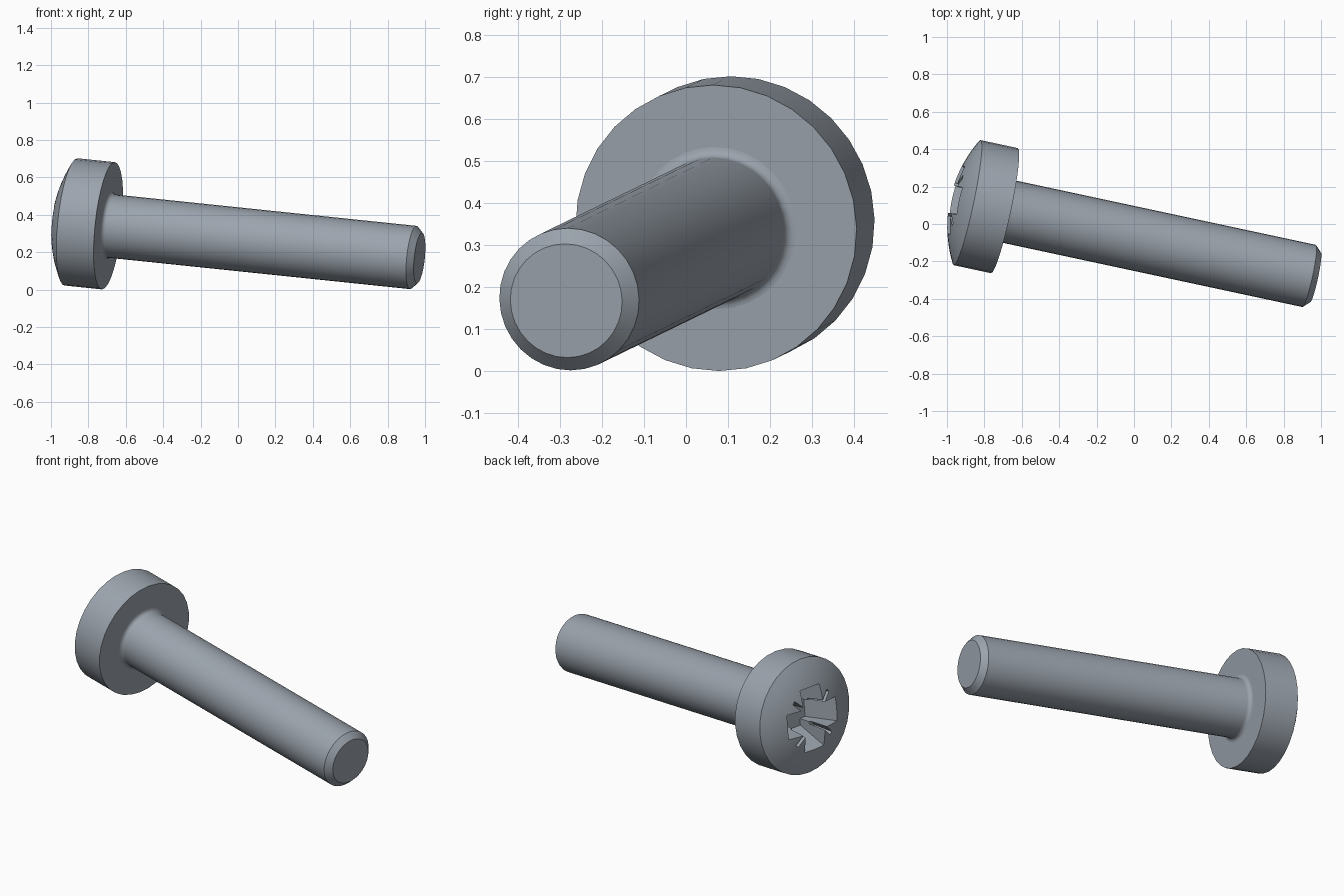
import bpy, bmesh, math
from mathutils import Matrix, Vector

cube = bpy.data.objects.get("Cube")
if cube:
    bpy.data.objects.remove(cube, do_unlink=True)

# Material
steel = bpy.data.materials.new("grey_steel")
steel.use_nodes = True
colour = (0.33, 0.37, 0.42, 1)
steel.diffuse_color = colour
steel.node_tree.nodes["Principled BSDF"].inputs["Base Color"].default_value = colour

# Screw frame: local z runs out through the head, origin under the head
out = Vector((-0.973, 0.2085, 0.1012)).normalized()
side = Vector((0, 0, 1)).cross(out).normalized()
up = out.cross(side)
frame = Matrix((side, up, out)).transposed().to_4x4()
frame.translation = Vector((-0.693, 0.0715, 0.341))

R, WALL, SAG = 0.342, 0.205, 0.09
SHANK, LENGTH, CHAMFER = 0.17, 1.71, 0.034
SIDES = 32


def add_object(name, bm):
    bmesh.ops.recalc_face_normals(bm, faces=bm.faces)
    mesh = bpy.data.meshes.new(name)
    bm.to_mesh(mesh)
    bm.free()
    mesh.materials.append(steel)
    obj = bpy.data.objects.new(name, mesh)
    bpy.context.collection.objects.link(obj)
    obj.matrix_world = frame
    return obj


def lathe(name, profile):
    """Spin a (radius, height) profile about local z."""
    bm = bmesh.new()
    verts = [bm.verts.new((r, 0, z)) for r, z in profile]
    edges = [bm.edges.new(pair) for pair in zip(verts, verts[1:])]
    bmesh.ops.spin(bm, geom=verts + edges, cent=(0, 0, 0), axis=(0, 0, 1),
                   angle=math.tau, steps=SIDES, use_merge=False)
    bmesh.ops.remove_doubles(bm, verts=bm.verts, dist=1e-4)
    return add_object(name, bm)


def tapered_cutter(name, top, bottom, z_top, z_bottom, shift=0, turn=0):
    """Box with different top and bottom half sizes."""
    bm = bmesh.new()
    bmesh.ops.create_cube(bm, size=2)
    for v in bm.verts:
        half, z = (top, z_top) if v.co.z > 0 else (bottom, z_bottom)
        v.co = (v.co.x * half[0] + shift, v.co.y * half[1], z)
    bmesh.ops.rotate(bm, verts=bm.verts, matrix=Matrix.Rotation(turn, 3, 'Z'))
    obj = add_object(name, bm)
    obj.hide_render = True
    return obj


def smooth(obj):
    bpy.ops.object.select_all(action='DESELECT')
    obj.select_set(True)
    bpy.context.view_layer.objects.active = obj
    bpy.ops.object.shade_smooth_by_angle(angle=math.radians(30))


# Domed pan head
dome_r = (R * R + SAG * SAG) / (2 * SAG)
half_angle = math.asin(R / dome_r)
crown = WALL + SAG
profile = [(0, 0), (R, 0)]
for i in range(11):
    a = half_angle * (1 - i / 10)
    profile.append((dome_r * math.sin(a), crown - dome_r * (1 - math.cos(a))))
head = lathe("screw_head", profile)

# Cross recess with four thin diagonal notches
cutters = []
for k in range(2):
    cutters.append(tapered_cutter("recess_wing", (0.21, 0.077), (0.10, 0.06),
                                  crown + 0.02, crown - 0.2, turn=k * math.pi / 2))
for k in range(4):
    cutters.append(tapered_cutter("recess_notch", (0.1, 0.012), (0.045, 0.008),
                                  crown + 0.02, crown - 0.13, shift=0.1,
                                  turn=math.pi / 4 + k * math.pi / 2))
bpy.context.view_layer.objects.active = head
for cutter in cutters:
    cut = head.modifiers.new("recess", 'BOOLEAN')
    cut.operation, cut.solver, cut.object = 'DIFFERENCE', 'EXACT', cutter
    bpy.ops.object.modifier_apply(modifier=cut.name)
    bpy.data.objects.remove(cutter, do_unlink=True)
smooth(head)

# Shank with a fillet under the head and a chamfered tip
fillet = 0.024
profile = []
for i in range(6):
    a = math.pi / 2 * i / 5
    profile.append((SHANK + fillet * (1 - math.sin(a)), -fillet * (1 - math.cos(a))))
profile += [(SHANK, CHAMFER - LENGTH), (SHANK - CHAMFER, -LENGTH), (0, -LENGTH)]
smooth(lathe("screw_shank", profile))
